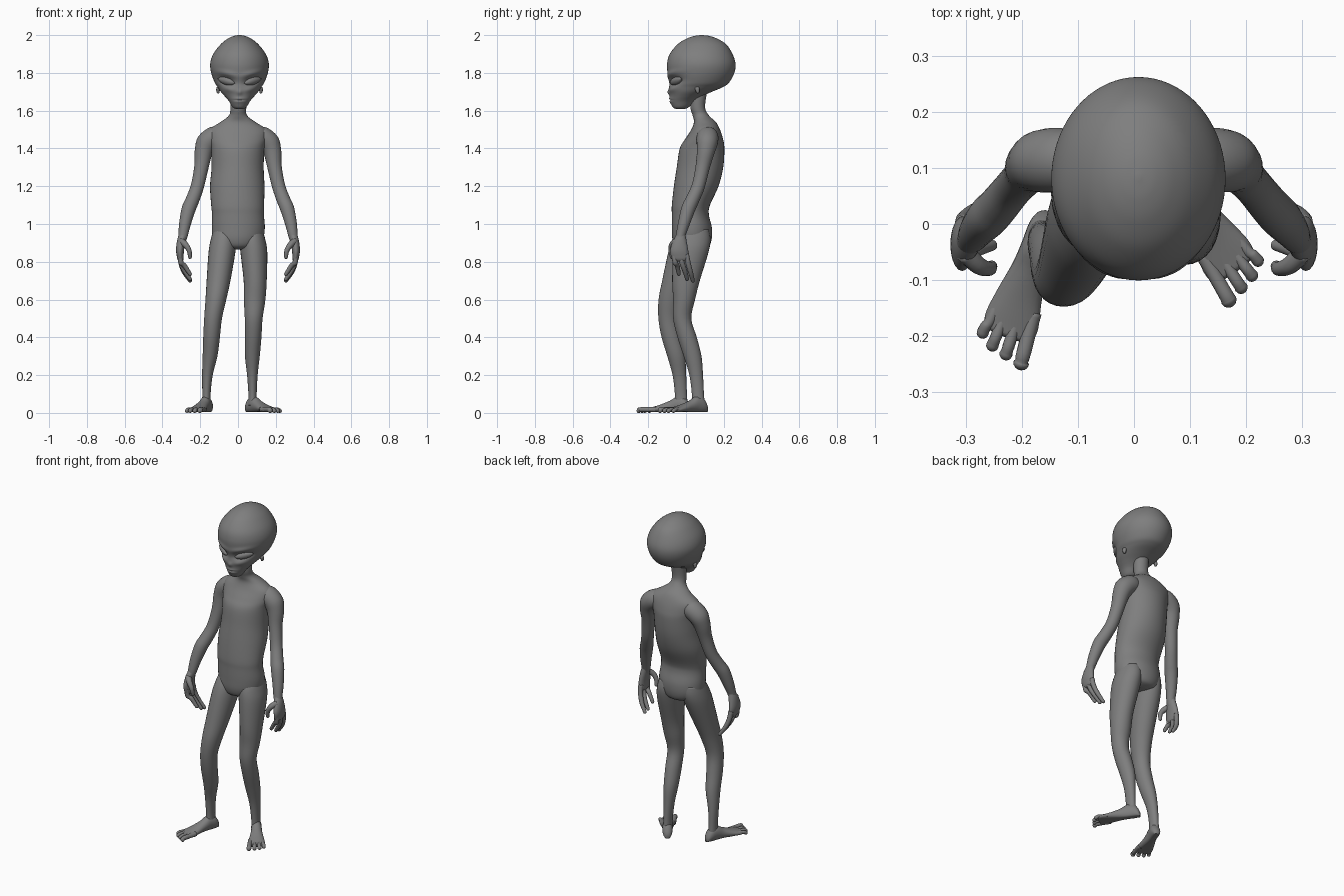
import bpy
import math
from mathutils import Vector

skin = bpy.data.materials.new("grey_skin")
skin.diffuse_color = (0.21, 0.21, 0.21, 1)


def catmull(a, b, c, d, t):
    return 0.5 * (2 * b + (c - a) * t + (2 * a - 5 * b + 4 * c - d) * t * t
                  + (3 * b - a - 3 * c + d) * t ** 3)


def loft(name, rings, sides=24, steps=4, cap=0.0, shape=None):
    """Skin a smooth surface over elliptical rings (centre, half axis, half axis)."""
    fine = []
    for i in range(len(rings) - 1):
        ids = [max(i - 1, 0), i, i + 1, min(i + 2, len(rings) - 1)]
        for s in range(steps):
            fine.append([catmull(*[rings[k][j] for k in ids], s / steps) for j in range(3)])
    fine.append(list(rings[-1]))
    if cap:  # rounded far end
        c, a, b = fine[-1]
        out = (c - fine[-2][0]).normalized() * cap
        for deg in (25, 50, 70, 84):
            r = math.radians(deg)
            fine.append([c + out * math.sin(r), a * math.cos(r), b * math.cos(r)])
    verts = []
    for c, a, b in fine:
        for k in range(sides):
            t = 2 * math.pi * k / sides
            p = c + a * math.cos(t) + b * math.sin(t)
            verts.append(shape(p) if shape else p)
    n = len(fine)
    faces = [(i * sides + k, i * sides + (k + 1) % sides,
              (i + 1) * sides + (k + 1) % sides, (i + 1) * sides + k)
             for i in range(n - 1) for k in range(sides)]
    faces.append(tuple(reversed(range(sides))))
    faces.append(tuple(range((n - 1) * sides, n * sides)))
    me = bpy.data.meshes.new(name)
    me.from_pydata([tuple(v) for v in verts], [], faces)
    # make the normals point outwards
    import bmesh
    bm = bmesh.new()
    bm.from_mesh(me)
    bmesh.ops.recalc_face_normals(bm, faces=bm.faces)
    for f in bm.faces:
        f.smooth = True
    bm.to_mesh(me)
    bm.free()
    me.materials.append(skin)
    ob = bpy.data.objects.new(name, me)
    bpy.context.collection.objects.link(ob)
    return ob


def level(rows):
    """Horizontal rings from (z, x, y, half width, half depth)."""
    return [(Vector((x, y, z)), Vector((rx, 0, 0)), Vector((0, ry, 0)))
            for z, x, y, rx, ry in rows]


def tube(name, pts, sides=16, steps=4):
    """Round limb along (x, y, z, radius) points with a rounded tip."""
    rings = []
    for i, p in enumerate(pts):
        d = Vector(pts[min(i + 1, len(pts) - 1)][:3]) - Vector(pts[max(i - 1, 0)][:3])
        a = d.cross(Vector((0.05, 1, 0.1))).normalized()
        b = d.cross(a).normalized()
        rings.append((Vector(p[:3]), a * p[3], b * p[3]))
    return loft(name, rings, sides, steps, cap=pts[-1][3])


# ---- head: big cranium tapering to a small chin, face pushed into shape
HX = 0.008


def bump(u, w, su, sw):
    return math.exp(-(u / su) ** 2 - (w / sw) ** 2)


def face(p):
    if p.y < 0.03:
        u, z = abs(p.x - HX), p.z
        e = z - 1.757 - 0.22 * (u - 0.07)
        dy = 0.024 * bump(u - 0.07, e, 0.045, 0.022)              # eye sockets
        dy -= 0.008 * bump(u - 0.07, e - 0.04, 0.06, 0.014)       # brows
        dy -= 0.007 * bump(u - 0.06, e + 0.042, 0.04, 0.016)      # cheeks
        dy -= 0.010 * bump(u, z - 1.698, 0.012, 0.016)            # nose
        dy -= 0.006 * bump(u, z - 1.656, 0.026, 0.015)            # lips
        dy += 0.010 * bump(u, z - 1.656, 0.028, 0.004)            # mouth line
        p.y += dy
    return p


loft("head", level([
    (1.608, HX, -0.03, 0.016, 0.02), (1.618, HX, -0.028, 0.036, 0.042),
    (1.65, HX, -0.018, 0.056, 0.066), (1.675, HX, 0.0, 0.077, 0.085),
    (1.70, HX, 0.025, 0.099, 0.112), (1.725, HX, 0.053, 0.116, 0.143),
    (1.75, HX, 0.069, 0.132, 0.160), (1.80, HX, 0.079, 0.150, 0.177),
    (1.85, HX, 0.081, 0.155, 0.181), (1.90, HX, 0.080, 0.139, 0.166),
    (1.95, HX, 0.084, 0.101, 0.130), (1.98, HX, 0.084, 0.064, 0.084),
    (1.995, HX, 0.084, 0.032, 0.042), (2.0, HX, 0.084, 0.004, 0.005)]),
    sides=72, steps=7, shape=face)

for s, side in ((-1, "left"), (1, "right")):
    # slanted almond eyes
    rows = []
    for k in range(9):
        t = -0.99 + 1.98 * k / 8
        r = (1 - t * t) ** 0.75
        rows.append((Vector((HX + s * (0.07 + 0.046 * t), -0.052 + 0.026 * t, 1.757 + 0.011 * t)),
                     Vector((0, 0.023 * r, 0)), Vector((0, 0, 0.021 * r))))
    loft(side + "_eye", rows, sides=20, steps=2)
    # small ears
    tube(side + "_ear", [(HX + s * 0.085, 0.055, 1.722, 0.014),
                         (HX + s * 0.112, 0.06, 1.715, 0.013),
                         (HX + s * 0.114, 0.062, 1.70, 0.009)], sides=12)

# ---- neck and torso
loft("torso", level([
    (1.72, 0.006, 0.07, 0.045, 0.045), (1.62, 0.002, 0.062, 0.042, 0.039),
    (1.575, 0, 0.078, 0.048, 0.043), (1.54, 0, 0.1, 0.092, 0.058),
    (1.50, 0, 0.104, 0.150, 0.076), (1.45, 0, 0.096, 0.152, 0.1),
    (1.40, -0.001, 0.085, 0.141, 0.118), (1.30, -0.002, 0.074, 0.138, 0.123),
    (1.20, -0.004, 0.054, 0.144, 0.118), (1.10, -0.002, 0.026, 0.140, 0.101),
    (1.05, 0, 0.023, 0.137, 0.098), (0.98, 0.002, 0.031, 0.140, 0.106),
    (0.92, 0, 0.032, 0.132, 0.104), (0.88, 0, 0.032, 0.100, 0.088),
    (0.865, 0, 0.032, 0.05, 0.05)]), sides=40, steps=5)

# ---- legs, one stepping forward
loft("forward_leg", level([
    (0.97, -0.072, 0.035, 0.058, 0.08), (0.92, -0.076, 0.022, 0.068, 0.094),
    (0.85, -0.085, 0.0, 0.071, 0.094), (0.7, -0.103, -0.05, 0.063, 0.076),
    (0.6, -0.117, -0.08, 0.055, 0.065), (0.5, -0.132, -0.093, 0.047, 0.053),
    (0.4, -0.140, -0.078, 0.044, 0.051), (0.3, -0.148, -0.052, 0.039, 0.047),
    (0.2, -0.162, -0.035, 0.028, 0.036), (0.1, -0.167, -0.027, 0.022, 0.032),
    (0.04, -0.167, -0.025, 0.024, 0.034)]), sides=28)
loft("rear_leg", level([
    (0.97, 0.072, 0.04, 0.058, 0.08), (0.92, 0.076, 0.035, 0.068, 0.095),
    (0.85, 0.084, 0.025, 0.071, 0.094), (0.7, 0.091, 0.0, 0.061, 0.073),
    (0.6, 0.088, -0.01, 0.057, 0.058), (0.5, 0.083, -0.02, 0.047, 0.048),
    (0.4, 0.080, 0.006, 0.044, 0.051), (0.3, 0.076, 0.035, 0.039, 0.047),
    (0.2, 0.076, 0.054, 0.028, 0.036), (0.1, 0.077, 0.063, 0.022, 0.032),
    (0.04, 0.077, 0.066, 0.024, 0.034)]), sides=28)


# ---- feet with four toes
def foot(name, ankle, ahead, inward):
    u = Vector(ahead).normalized()
    n = Vector((-u.y, u.x, 0)) * inward
    base = Vector(ankle)

    def sole(p):
        p.z = max(p.z, 0.006)
        return p

    rows = [(-0.05, 0.008, 0.03, 0), (-0.042, 0.02, 0.05, 0), (-0.02, 0.028, 0.08, 0),
            (0.02, 0.029, 0.088, 0), (0.06, 0.032, 0.066, 0), (0.11, 0.041, 0.046, 0),
            (0.155, 0.049, 0.032, 0.002), (0.18, 0.046, 0.025, 0.003)]
    loft(name, [(base + u * d + n * off + Vector((0, 0, h / 2)), n * w, Vector((0, 0, h / 2)))
                for d, w, h, off in rows], sides=24, cap=0.008, shape=sole)
    for i, (d, off, r) in enumerate(((0.236, 0.043, 0.0145), (0.228, 0.012, 0.012),
                                     (0.221, -0.016, 0.0115), (0.205, -0.040, 0.011))):
        path = [(0.13, 0.78, 0.018, r), (0.17, 0.88, 0.018, r * 0.9),
                (d - 0.025, 0.97, 0.018, r * 0.9), (d - r, 1, r, r)]
        pts = [(*(base + u * a + n * off * m).xy, z, q) for a, m, z, q in path]
        tube(f"{name}_toe_{i + 1}", pts, sides=12)


foot("forward_foot", (-0.167, -0.025, 0), (-0.076, -0.212, 0), 1)
foot("rear_foot", (0.077, 0.07, 0), (0.123, -0.175, 0), -1)

# ---- arms and hands, mirrored
for s, side in ((-1, "left"), (1, "right")):
    def flip(pts):
        return [(s * p[0], *p[1:]) for p in pts]

    tube(side + "_arm", flip([
        (0.07, 0.11, 1.465, 0.045), (0.125, 0.114, 1.46, 0.057), (0.165, 0.112, 1.43, 0.056),
        (0.183, 0.104, 1.38, 0.047), (0.194, 0.088, 1.3, 0.038), (0.215, 0.065, 1.2, 0.035),
        (0.24, 0.035, 1.13, 0.036), (0.261, 0.012, 1.08, 0.037), (0.281, -0.012, 1.0, 0.031),
        (0.291, -0.028, 0.94, 0.025), (0.298, -0.033, 0.91, 0.022)]), sides=24)
    loft(side + "_palm", level([
        (z, s * x, y, rx, ry) for z, x, y, rx, ry in (
            (0.95, 0.29, -0.026, 0.021, 0.022), (0.91, 0.3, -0.033, 0.023, 0.036),
            (0.86, 0.307, -0.036, 0.021, 0.048), (0.82, 0.305, -0.031, 0.017, 0.046))]),
        sides=20, cap=0.02)
    for i, (y, dy, tip) in enumerate(((-0.063, 0.025, 0.735), (-0.03, 0.036, 0.708),
                                      (0.002, 0.034, 0.70))):
        tube(f"{side}_finger_{i + 1}", flip([
            (0.306, y, 0.84, 0.014), (0.302, y + dy * 0.25, 0.795, 0.014),
            (0.284, y + dy * 0.65, tip + 0.045, 0.013), (0.254, y + dy, tip, 0.01)]), sides=12)
    tube(side + "_thumb", flip([
        (0.302, -0.05, 0.91, 0.018), (0.278, -0.074, 0.89, 0.016),
        (0.259, -0.08, 0.86, 0.013), (0.254, -0.075, 0.825, 0.010)]), sides=12)
